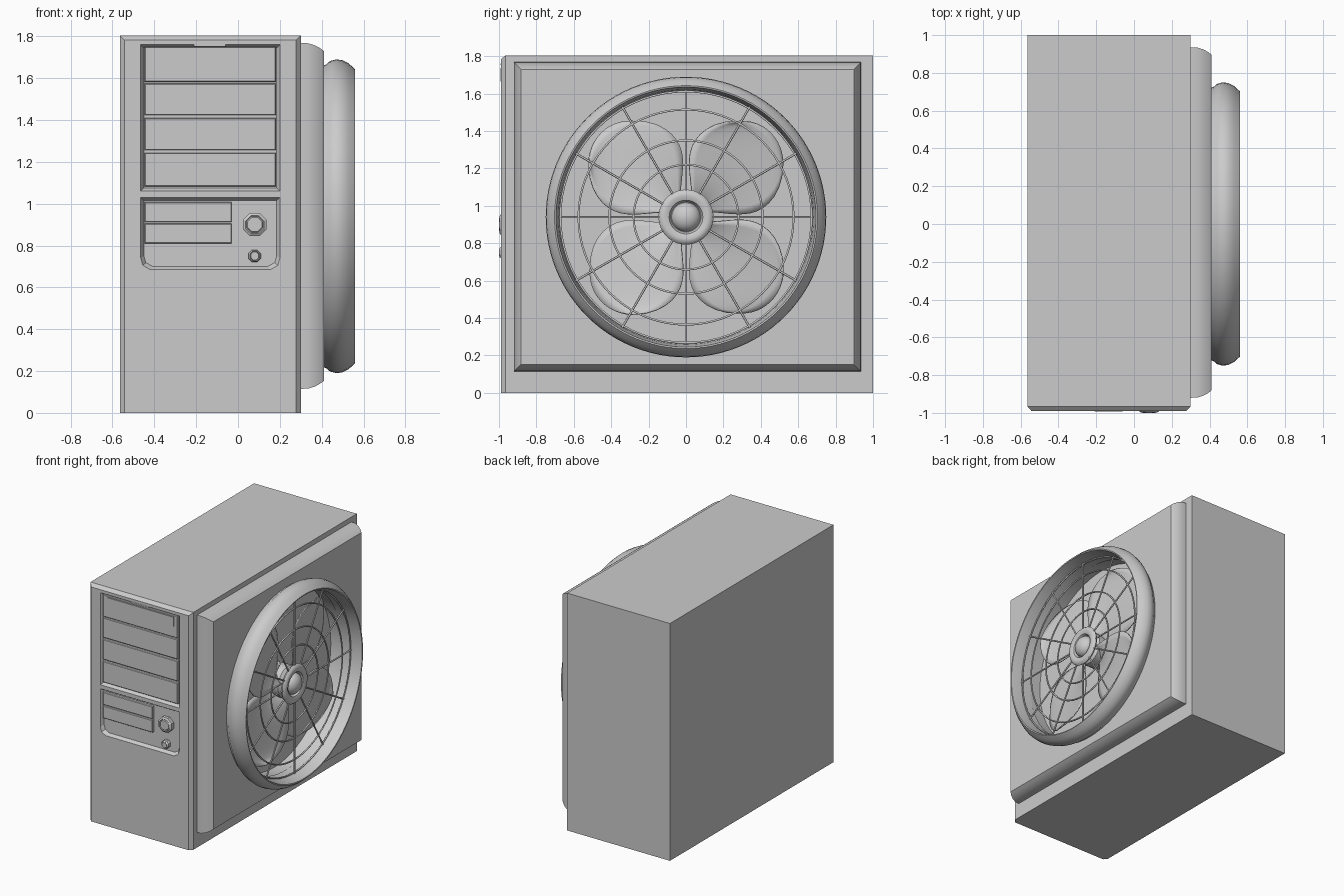
import bpy, bmesh
from math import sin, cos, pi, radians

if "Cube" in bpy.data.objects:
    bpy.data.objects.remove(bpy.data.objects["Cube"])

GREY = bpy.data.materials.new("light grey")
GREY.use_nodes = True
GREY.diffuse_color = (0.6, 0.6, 0.6, 1)
GREY.node_tree.nodes["Principled BSDF"].inputs["Base Color"].default_value = (0.6, 0.6, 0.6, 1)
FAN_Z = 0.94
FRONT = -0.99


def make(name, verts, faces, smooth=None):
    mesh = bpy.data.meshes.new(name)
    mesh.from_pydata(verts, [], faces)
    bm = bmesh.new()
    bm.from_mesh(mesh)
    bmesh.ops.remove_doubles(bm, verts=bm.verts, dist=1e-5)
    bmesh.ops.recalc_face_normals(bm, faces=bm.faces)
    bm.to_mesh(mesh)
    bm.free()
    mesh.materials.append(GREY)
    ob = bpy.data.objects.new(name, mesh)
    bpy.context.collection.objects.link(ob)
    if smooth:
        activate(ob)
        bpy.ops.object.shade_smooth_by_angle(angle=radians(smooth))
    return ob


def activate(ob):
    bpy.ops.object.select_all(action='DESELECT')
    ob.select_set(True)
    bpy.context.view_layer.objects.active = ob


def loft(name, rings, closed=False, smooth=None):
    """Skin equal-length rings; cap the ends or join last to first."""
    n = len(rings[0])
    verts = [p for ring in rings for p in ring]
    faces = []
    for i in range(len(rings) if closed else len(rings) - 1):
        a, b = i * n, (i + 1) % len(rings) * n
        faces += [(a + j, a + (j + 1) % n, b + (j + 1) % n, b + j) for j in range(n)]
    if not closed:
        faces += [tuple(range(n)), tuple(range(len(verts) - n, len(verts)))]
    return make(name, verts, faces, smooth)


def lathe(name, profile, closed=False, n=64, smooth=40):
    """Turn (x, radius) points about the fan axis."""
    rings = [[(x, r * cos(2 * pi * j / n), FAN_Z + r * sin(2 * pi * j / n))
              for j in range(n)] for x, r in profile]
    return loft(name, rings, closed, smooth)


def front_prism(name, outline, levels, smooth=None):
    """Stack scaled copies of an (x, z) outline along y; levels are (y, inset)."""
    xs, zs = [p[0] for p in outline], [p[1] for p in outline]
    cx, cz = (min(xs) + max(xs)) / 2, (min(zs) + max(zs)) / 2
    hx, hz = max(xs) - cx, max(zs) - cz
    rings = [[(cx + (x - cx) * (1 - d / hx), y, cz + (z - cz) * (1 - d / hz))
              for x, z in outline] for y, d in levels]
    return loft(name, rings, smooth=smooth)


def rect(x0, x1, z0, z1):
    return [(x0, z0), (x1, z0), (x1, z1), (x0, z1)]


def cut(ob, cutter):
    cutter.hide_render = True
    mod = ob.modifiers.new("cut", 'BOOLEAN')
    mod.operation, mod.object, mod.solver = 'DIFFERENCE', cutter, 'EXACT'
    activate(ob)
    bpy.ops.object.modifier_apply(modifier=mod.name)
    bpy.data.objects.remove(cutter)


# Case with chamfered front edges
def case_ring(y, d):
    return [(-0.565 + d, y, 0), (0.30 - d, y, 0), (0.30 - d, y, 1.805 - d), (-0.565 + d, y, 1.805 - d)]


case = loft("case", [case_ring(1, 0), case_ring(-0.965, 0), case_ring(FRONT, 0.022)])

# Recesses in the front: drive bays above, control panel below
recess = [(FRONT - 0.01, -0.005), (FRONT, 0), (FRONT + 0.025, 0.015)]
cut(case, front_prism("bay_cutter", rect(-0.465, 0.2, 1.06, 1.76), recess))
panel = [(-0.465, 1.03), (-0.465, 0.74), (-0.455, 0.705), (-0.42, 0.685),
         (0.155, 0.685), (0.19, 0.705), (0.2, 0.74), (0.2, 1.03)]
cut(case, front_prism("panel_cutter", panel, recess))

# Drive covers
edge = [(FRONT + 0.03, 0), (FRONT + 0.008, 0), (FRONT + 0.004, 0.004)]
for i, (z0, z1) in enumerate([(1.083, 1.243), (1.256, 1.41), (1.423, 1.575), (1.583, 1.75)]):
    front_prism(f"large_drive_cover_{i + 1}", rect(-0.447, 0.182, z0, z1), edge)
for i, (z0, z1) in enumerate([(0.81, 0.905), (0.912, 1.008)]):
    front_prism(f"small_drive_cover_{i + 1}", rect(-0.447, -0.03, z0, z1), edge)
front_prism("disc_tray", rect(-0.41, 0.15, 1.665, 1.738),
            [(FRONT + 0.01, 0), (FRONT - 0.001, 0)])
front_prism("top_latch", rect(-0.21, -0.06, 1.752, 1.762),
            [(FRONT + 0.01, 0), (FRONT - 0.002, 0)])


# Eight-sided buttons
def button(name, x, z, r):
    outline = [(x + r * cos(pi / 8 + k * pi / 4), z + r * sin(pi / 8 + k * pi / 4)) for k in range(8)]
    front_prism(name, outline, [(FRONT + 0.03, 0), (FRONT, 0), (FRONT - 0.008, 0.2 * r),
                                (FRONT - 0.004, 0.28 * r), (FRONT - 0.01, 0.36 * r)])


button("power_button", 0.08, 0.9, 0.06)
button("reset_button", 0.08, 0.75, 0.032)


# Fan housing on the side with rolled edges
def housing_ring(x, d):
    y0, y1, z0, z1 = -0.92 + d, 0.935 - d, 0.115 + d, 1.768 - d
    return [(x, y0, z0), (x, y1, z0), (x, y1, z1), (x, y0, z1)]


housing = loft("fan_housing", [housing_ring(x, d) for x, d in
               [(0.298, 0), (0.335, 0.001), (0.365, 0.01), (0.39, 0.023), (0.41, 0.038)]])
cut(housing, lathe("hole_cutter", [(0.305, 0.68), (0.5, 0.68)]))
activate(housing)
bpy.ops.object.shade_smooth_by_angle(angle=radians(35))

# Flared round shroud
lathe("fan_shroud", [(0.40, 0.72), (0.42, 0.725), (0.44, 0.742), (0.47, 0.75), (0.50, 0.746),
                     (0.53, 0.73), (0.56, 0.703), (0.558, 0.695), (0.53, 0.69), (0.48, 0.682),
                     (0.40, 0.675)], closed=True, n=96, smooth=50)


# Wire grille: hoops and spokes
GRILLE_X = 0.475


def hoop(name, radius, wire):
    lathe(name, [(GRILLE_X + wire * cos(k * pi / 3), radius + wire * sin(k * pi / 3))
                 for k in range(6)], closed=True, n=72, smooth=70)


for i, radius in enumerate((0.28, 0.41, 0.575, 0.672)):
    hoop(f"grille_hoop_{i + 1}", radius, 0.006)
for i in range(12):
    a = i * pi / 6
    rings = []
    for r in (0.11, 0.685):
        ring = []
        for k in range(6):
            s, x = 0.006 * cos(k * pi / 3), GRILLE_X + 0.006 * sin(k * pi / 3)
            ring.append((x, r * cos(a) - s * sin(a), FAN_Z + r * sin(a) + s * cos(a)))
        rings.append(ring)
    loft(f"grille_spoke_{i + 1}", rings, smooth=70)

# Hub plate, dome and motor
lathe("hub_plate", [(0.462, 0.14), (0.475, 0.147), (0.49, 0.135), (0.495, 0.115),
                    (0.485, 0.09), (0.465, 0.08)], n=48)
lathe("hub_dome", [(0.46 + 0.06 * sin(t * pi / 16), max(0.078 * cos(t * pi / 16), 0.001))
                   for t in range(9)], n=32, smooth=60)
lathe("motor", [(0.30, 0.12), (0.42, 0.12), (0.44, 0.10), (0.47, 0.05)], n=32)

# Four broad pitched blades
for b in range(4):
    verts, faces, nu, nv = [], [], 12, 14
    for j in range(nv + 1):
        t = j / nv
        r = 0.10 + 0.54 * t
        half = radians(42) * sin(pi * (0.2 + 0.72 * t)) ** 0.7
        for i in range(nu + 1):
            u = 2 * i / nu - 1
            a = pi / 4 + b * pi / 2 + u * half
            rr = r - 0.05 * t * u * u
            verts.append((0.385 + 0.045 * u + 0.01 * u * u, rr * cos(a), FAN_Z + rr * sin(a)))
    for j in range(nv):
        for i in range(nu):
            k = j * (nu + 1) + i
            faces.append((k, k + 1, k + nu + 2, k + nu + 1))
    blade = make(f"fan_blade_{b + 1}", verts, faces, 60)
    blade.modifiers.new("thickness", 'SOLIDIFY').thickness = 0.008
